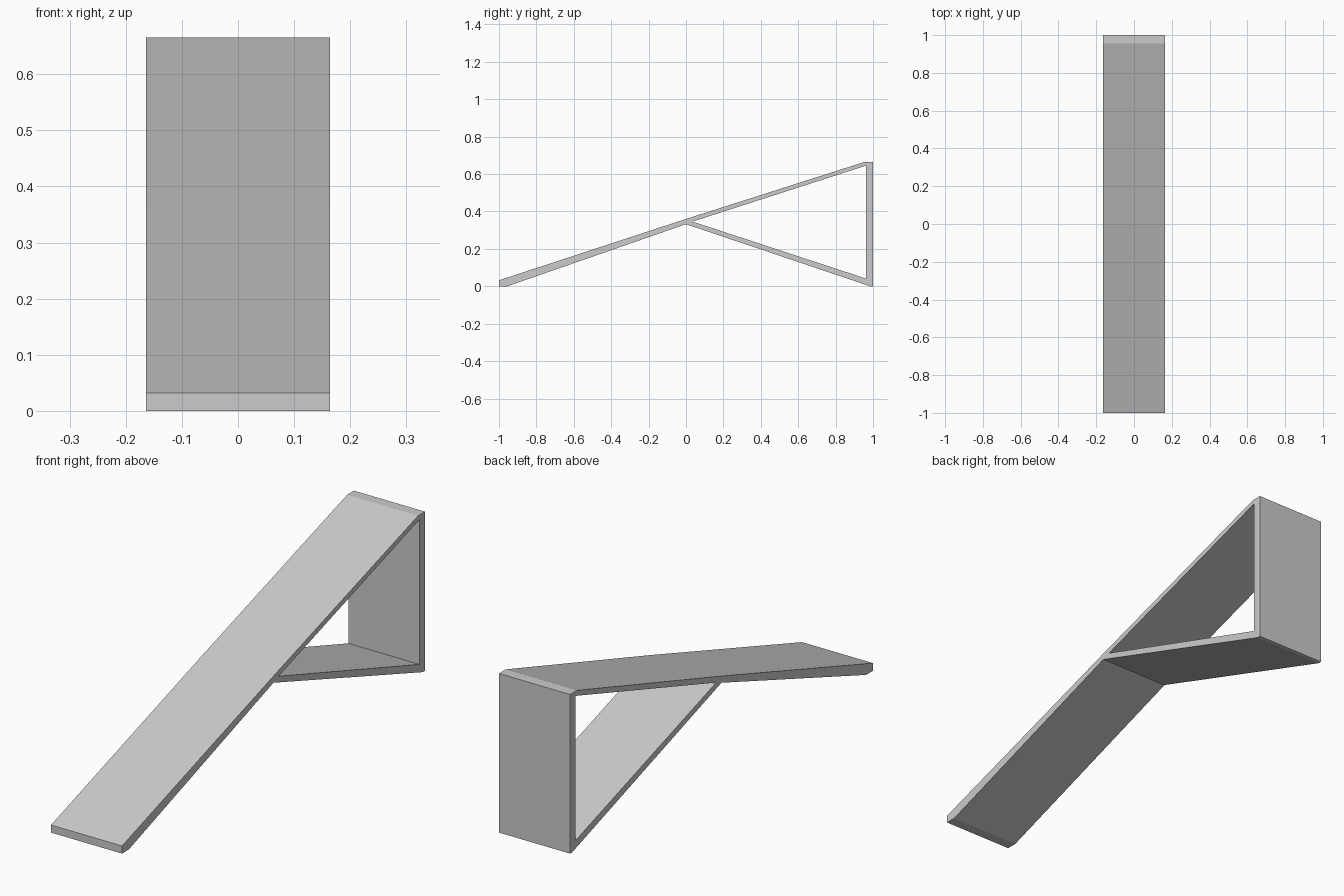
import bpy
import bmesh
from mathutils import Vector

cube = bpy.data.objects.get("Cube")
if cube:
    bpy.data.objects.remove(cube, do_unlink=True)

HALF_WIDTH = 0.164

# Side outline (y, z): toe, underside kink, heel, post top, ramp top
outer = [(-1, 0), (-0.955, 0), (0, 0.332), (0.985, 0), (1, 0),
         (1, 0.665), (0.955, 0.665), (0, 0.36), (-1, 0.032)]
# Triangular opening between ramp, brace and post
opening = [(0.035, 0.346), (0.963, 0.041), (0.963, 0.645)]

grey = bpy.data.materials.new("light grey")
grey.use_nodes = True
colour = (0.6, 0.6, 0.6, 1)
grey.diffuse_color = colour
grey.node_tree.nodes["Principled BSDF"].inputs["Base Color"].default_value = colour


def add_loop(bm, points):
    verts = [bm.verts.new((-HALF_WIDTH, y, z)) for y, z in points]
    return [bm.edges.new((a, b)) for a, b in zip(verts, verts[1:] + verts[:1])]


# Fill the side profile with its opening, then extrude across the width
bm = bmesh.new()
edges = add_loop(bm, outer) + add_loop(bm, opening)
bmesh.ops.triangle_fill(bm, edges=edges, use_beauty=True, normal=Vector((1, 0, 0)))
result = bmesh.ops.extrude_face_region(bm, geom=bm.faces[:], use_keep_orig=True)
moved = [v for v in result["geom"] if isinstance(v, bmesh.types.BMVert)]
bmesh.ops.translate(bm, verts=moved, vec=(2 * HALF_WIDTH, 0, 0))
bmesh.ops.recalc_face_normals(bm, faces=bm.faces[:])

mesh = bpy.data.meshes.new("ramp_frame")
bm.to_mesh(mesh)
bm.free()
mesh.materials.append(grey)
frame = bpy.data.objects.new("ramp_frame", mesh)
bpy.context.collection.objects.link(frame)
